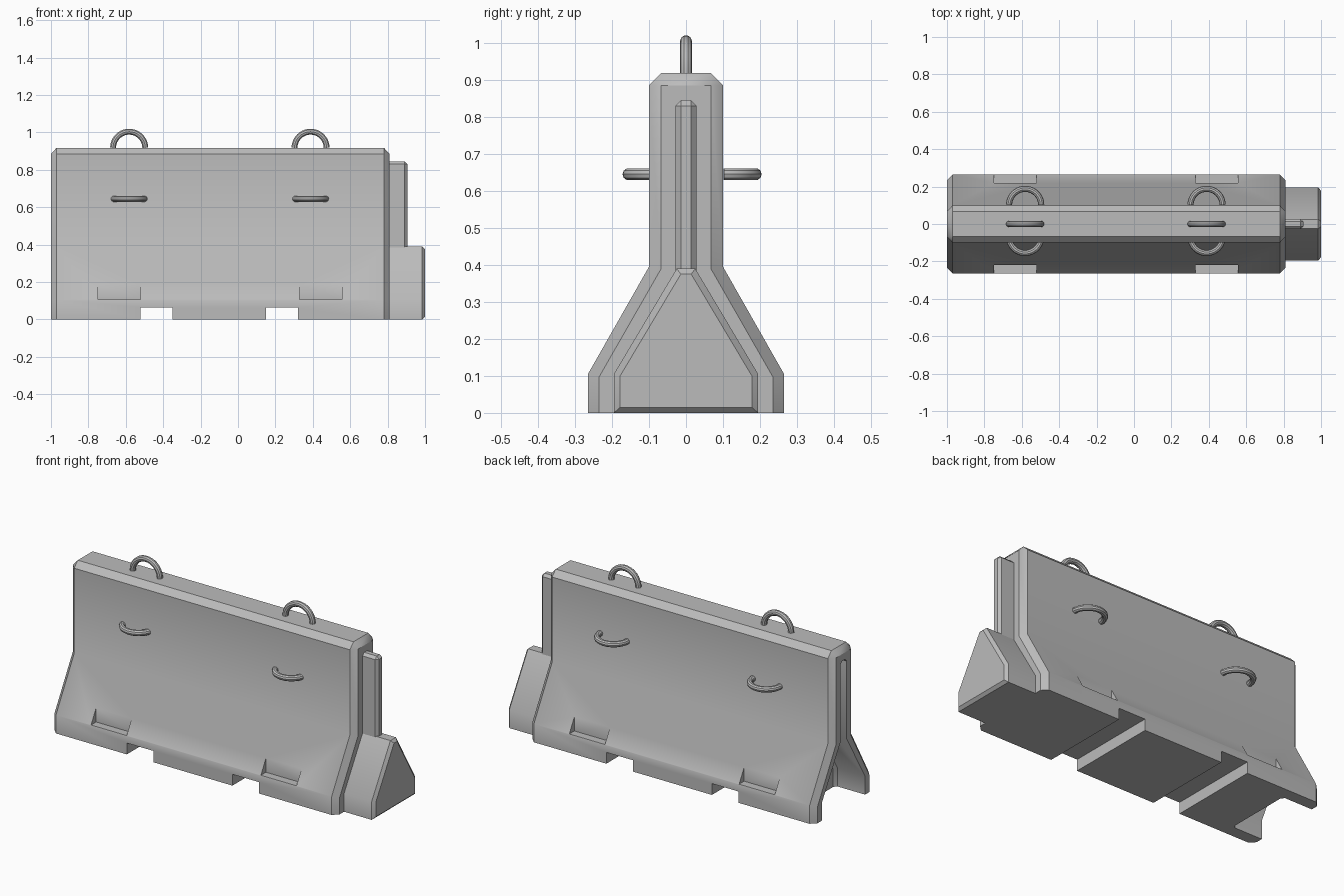
import bpy, bmesh, math
from mathutils import Vector

cube = bpy.data.objects.get("Cube")
if cube:
    bpy.data.objects.remove(cube, do_unlink=True)

concrete = bpy.data.materials.new("concrete grey")
concrete.use_nodes = True
GREY = (0.5, 0.5, 0.5, 1)
concrete.diffuse_color = GREY
concrete.node_tree.nodes["Principled BSDF"].inputs["Base Color"].default_value = GREY


def activate(obj):
    bpy.ops.object.select_all(action='DESELECT')
    obj.select_set(True)
    bpy.context.view_layer.objects.active = obj


def loft(name, sections):
    """Skin a row of (x, half profile) sections, each mirrored across y."""
    bm = bmesh.new()
    rings = []
    for x, half in sections:
        outline = half + [(-y, z) for y, z in reversed(half)]
        rings.append([bm.verts.new((x, y, z)) for y, z in outline])
    for a, b in zip(rings, rings[1:]):
        for i in range(len(a)):
            j = (i + 1) % len(a)
            bm.faces.new((a[i], a[j], b[j], b[i]))
    bm.faces.new(rings[0])
    bm.faces.new(rings[-1])
    bmesh.ops.remove_doubles(bm, verts=bm.verts, dist=0.0005)
    bmesh.ops.recalc_face_normals(bm, faces=bm.faces)
    mesh = bpy.data.meshes.new(name)
    bm.to_mesh(mesh)
    bm.free()
    mesh.materials.append(concrete)
    obj = bpy.data.objects.new(name, mesh)
    bpy.context.collection.objects.link(obj)
    return obj


def box(name, x0, x1, y0, y1, z0, z1):
    obj = loft(name, [(x, [(1, z0), (1, z1)]) for x in (x0, x1)])
    for v in obj.data.vertices:
        v.co.y = y1 if v.co.y > 0 else y0
    return obj


def cut(target, cutter):
    mod = target.modifiers.new("cut", 'BOOLEAN')
    mod.operation = 'DIFFERENCE'
    mod.solver = 'EXACT'
    mod.object = cutter
    activate(target)
    bpy.ops.object.modifier_apply(modifier=mod.name)
    bpy.data.objects.remove(cutter, do_unlink=True)


def tongue(prefix, dx, drop):
    """Connecting wedge and fin; also the shape of the matching socket."""
    wedge = [(0.195, -drop), (0.195, 0.105), (0.025, 0.39)]
    wedge_end = [(0.178, 0.015 - drop), (0.178, 0.1), (0.014, 0.375)]
    fin = [(0.028, 0.02), (0.028, 0.83), (0.013, 0.845)]
    fin_end = [(0.013, 0.02), (0.013, 0.83), (0.013, 0.83)]
    return [
        loft(prefix + "_wedge", [(0.7 + dx, wedge), (0.985 + dx, wedge), (1 + dx, wedge_end)]),
        loft(prefix + "_fin", [(0.7 + dx, fin), (0.89 + dx, fin), (0.905 + dx, fin_end)]),
    ]


def lifting_loop(name, centre, outward):
    """Half ring of round bar standing out from a surface."""
    curve = bpy.data.curves.new(name, 'CURVE')
    curve.dimensions = '3D'
    curve.bevel_depth = 0.0165
    curve.bevel_resolution = 3
    curve.use_fill_caps = True
    steps = 20
    spline = curve.splines.new('POLY')
    spline.points.add(steps)
    for i, p in enumerate(spline.points):
        a = math.pi * i / steps
        co = Vector(centre) + 0.086 * (math.cos(a) * Vector((1, 0, 0)) + math.sin(a) * Vector(outward))
        p.co = (*co, 1)
    curve.materials.append(concrete)
    obj = bpy.data.objects.new(name, curve)
    bpy.context.collection.objects.link(obj)
    activate(obj)
    bpy.ops.object.convert(target='MESH')
    return bpy.context.view_layer.objects.active


# Barrier body with chamfered top and ends
side = [(0.265, 0), (0.265, 0.105), (0.1, 0.395), (0.1, 0.885), (0.067, 0.918)]
end = [(0.235, 0), (0.235, 0.097), (0.067, 0.39), (0.067, 0.885), (0.067, 0.885)]
body = loft("barrier_body", [(-1, end), (-0.97, side), (0.78, side), (0.81, end)])

# Socket in the right end
for cutter in tongue("socket", -1.81, 0.06):
    cut(body, cutter)

# Forklift slots through the base
for x in (-0.52, 0.15):
    cut(body, box("slot_cutter", x, x + 0.17, -0.5, 0.5, -0.1, 0.065))

# Drain pockets on both sides
for x in (-0.748, 0.33):
    for y0, y1 in ((-0.4, -0.218), (0.218, 0.4)):
        cut(body, box("pocket_cutter", x, x + 0.226, y0, y1, 0.107, 0.25))

# Tongue on the left end
parts = [body] + tongue("tongue", 0, 0)

# Lifting loops on the top, front and back
for label, x in (("right", -0.582), ("left", 0.388)):
    parts.append(lifting_loop("top_loop_" + label, (x, 0, 0.918), (0, 0, 1)))
    parts.append(lifting_loop("front_loop_" + label, (x, -0.069, 0.645), (0, -1, 0)))
    parts.append(lifting_loop("back_loop_" + label, (x, 0.102, 0.645), (0, 1, 0)))

for obj in parts:
    activate(obj)
    bpy.ops.object.shade_smooth_by_angle(angle=math.radians(35))
